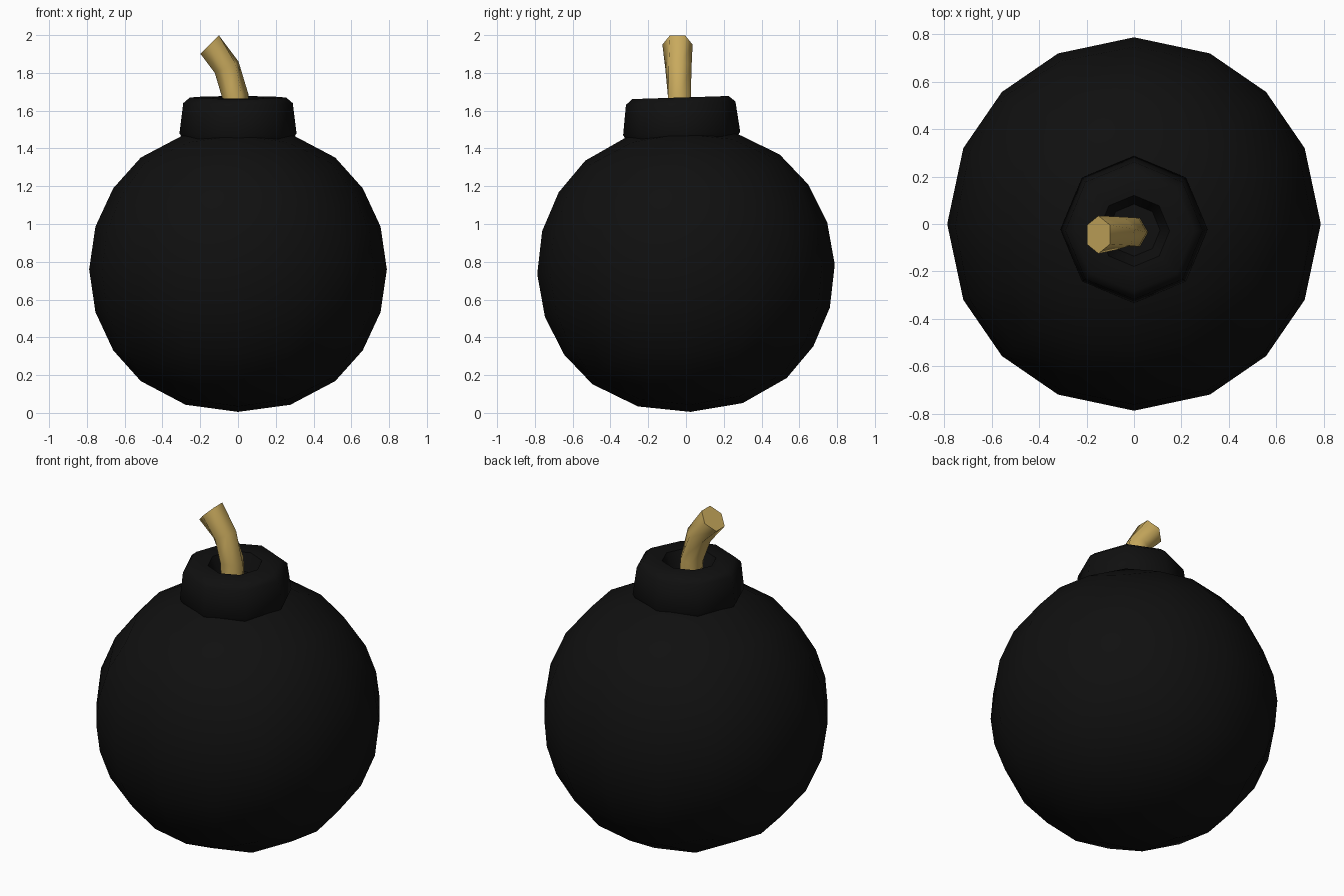
import bpy, bmesh, math
from mathutils import Matrix, Vector

if "Cube" in bpy.data.objects:
    bpy.data.objects.remove(bpy.data.objects["Cube"])

def material(name, rgb):
    m = bpy.data.materials.new(name)
    m.diffuse_color = (*rgb, 1)
    m.use_nodes = True
    m.node_tree.nodes["Principled BSDF"].inputs["Base Color"].default_value = m.diffuse_color
    return m

BLACK = material("matte black", (0.005, 0.005, 0.005))
TAN = material("rope tan", (0.58, 0.40, 0.11))

CENTRE = Vector((0, 0, 0.76))
# body and collar lean slightly towards the front
TILT = Matrix.Translation(CENTRE) @ Matrix.Rotation(0.032, 4, 'X') @ Matrix.Translation(-CENTRE)

def finish(name, bm, mat, angle):
    bmesh.ops.remove_doubles(bm, verts=bm.verts, dist=1e-4)
    bmesh.ops.recalc_face_normals(bm, faces=bm.faces)
    me = bpy.data.meshes.new(name)
    bm.to_mesh(me)
    bm.free()
    for p in me.polygons:
        p.use_smooth = True
    me.set_sharp_from_angle(angle=math.radians(angle))
    me.materials.append(mat)
    ob = bpy.data.objects.new(name, me)
    bpy.context.collection.objects.link(ob)
    return ob

def loft(bm, rings):
    rows = [[bm.verts.new(p) for p in r] for r in rings]
    n = len(rows[0])
    for a, b in zip(rows, rows[1:]):
        for i in range(n):
            j = (i + 1) % n
            bm.faces.new((a[i], a[j], b[j], b[i]))
    bm.faces.new(rows[0])
    bm.faces.new(rows[-1])

# round body: a gridded box pushed out to a ball, poles slightly flattened
XS = [-1, -0.445, 0, 0.445, 1]
ZS = [-1.15, -0.65, -0.30, 0, 0.30, 0.65, 1.15]

def ball_point(p):
    d = Vector(p).normalized()
    return CENTRE + d * (0.788 - 0.033 * abs(d.z) ** 8)

def ball_side(bm, us, vs, place):
    for u0, u1 in zip(us, us[1:]):
        for v0, v1 in zip(vs, vs[1:]):
            bm.faces.new([bm.verts.new(ball_point(place(u, v)))
                          for u, v in ((u0, v0), (u1, v0), (u1, v1), (u0, v1))])

bm = bmesh.new()
for s in (-1, 1):
    ball_side(bm, XS, ZS, lambda u, v: (u, s, v))
    ball_side(bm, XS, ZS, lambda u, v: (s, u, v))
    ball_side(bm, XS, XS, lambda u, v: (u, v, 1.15 * s))
bmesh.ops.transform(bm, matrix=TILT, verts=bm.verts)
finish("body", bm, BLACK, 60)

# eight-sided collar with a recess for the fuse
PROFILE = [(0.28, 1.43), (0.31, 1.48), (0.29, 1.64), (0.255, 1.67),
           (0.15, 1.67), (0.11, 1.57)]
bm = bmesh.new()
loft(bm, [[(r * math.cos(i * math.pi / 4), r * math.sin(i * math.pi / 4), z)
           for i in range(8)] for r, z in PROFILE])
bmesh.ops.transform(bm, matrix=TILT, verts=bm.verts)
finish("collar", bm, BLACK, 50)

# bent, twisted six-sided fuse: x, y, z, lean, radius, twist
PATH = [(-0.01, -0.035, 1.54, 0, 0.07, 0),
        (-0.015, -0.035, 1.68, 8, 0.07, 0),
        (-0.06, -0.04, 1.83, 25, 0.072, 15),
        (-0.15, -0.045, 1.95, 45, 0.08, 30)]
bm = bmesh.new()
rings = []
for x, y, z, lean, r, twist in PATH:
    m = Matrix.Translation((x, y, z)) @ Matrix.Rotation(math.radians(-lean), 4, 'Y')
    rings.append([m @ Vector((r * math.cos(math.radians(60 * i + twist)),
                              r * math.sin(math.radians(60 * i + twist)), 0))
                  for i in range(6)])
loft(bm, rings)
finish("fuse", bm, TAN, 65)
